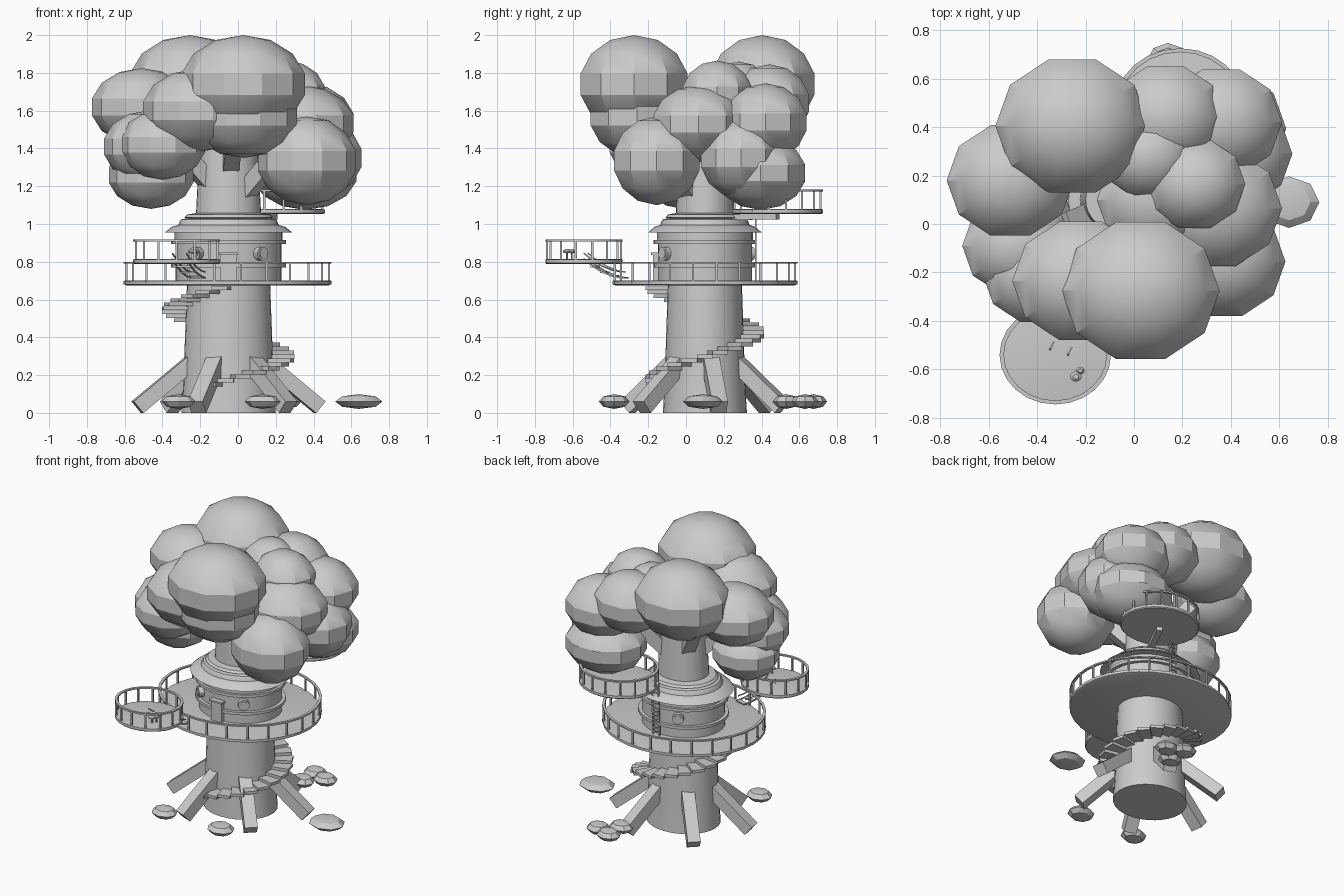
import bpy, bmesh, math
from mathutils import Vector, Matrix

if "Cube" in bpy.data.objects:
    bpy.data.objects.remove(bpy.data.objects["Cube"])

CX, CY, SY = -0.05, 0.10, 0.89          # tree axis and depth squash
grey = bpy.data.materials.new("plain grey")
grey.diffuse_color = (0.6, 0.6, 0.6, 1)
grey.use_nodes = True
grey.node_tree.nodes["Principled BSDF"].inputs["Base Color"].default_value = grey.diffuse_color


def finish(bm, name, angle=30):
    bmesh.ops.recalc_face_normals(bm, faces=bm.faces)
    me = bpy.data.meshes.new(name)
    bm.to_mesh(me)
    bm.free()
    me.materials.append(grey)
    me.shade_smooth()
    me.set_sharp_from_angle(angle=math.radians(angle))
    ob = bpy.data.objects.new(name, me)
    bpy.context.collection.objects.link(ob)
    return ob


def around(a, r, z, c=(CX, CY)):
    return Vector((c[0] + r * math.cos(a), c[1] + SY * r * math.sin(a), z))


def lathe(bm, profile, c=(CX, CY), n=32, closed=False):
    """Spin (radius, z) points about a vertical axis."""
    rings = [[bm.verts.new(around(2 * math.pi * i / n, r, z, c)) for i in range(n)] for r, z in profile]
    pairs = list(zip(rings, rings[1:])) + ([(rings[-1], rings[0])] if closed else [])
    for a, b in pairs:
        for i in range(n):
            j = (i + 1) % n
            bm.faces.new((a[i], a[j], b[j], b[i]))
    if not closed:
        bm.faces.new(rings[0])
        bm.faces.new(rings[-1])


def bar(bm, p, q, w, h=None, n=4, taper=1.0):
    """Straight beam from p to q."""
    p, q = Vector(p), Vector(q)
    d = (q - p).normalized()
    side = d.cross(Vector((0, 0, 1)))
    side = side.normalized() if side.length > 1e-4 else Vector((1, 0, 0))
    up = side.cross(d)
    h = h or w
    ends = []
    for e, s in ((p, 1), (q, taper)):
        ring = []
        for i in range(n):
            a = 2 * math.pi * (i + 0.5) / n
            k = s * 0.5 / math.cos(math.pi / n)
            ring.append(bm.verts.new(e + side * (w * k * math.cos(a)) + up * (h * k * math.sin(a))))
        ends.append(ring)
    for i in range(n):
        j = (i + 1) % n
        bm.faces.new((ends[0][i], ends[0][j], ends[1][j], ends[1][i]))
    bm.faces.new(ends[0])
    bm.faces.new(ends[1])


def blob(name, c, r, seg=10, rings=7):
    """Squashed sphere with a flat-faced band round its middle."""
    bm = bmesh.new()
    bmesh.ops.create_uvsphere(bm, u_segments=seg, v_segments=rings, radius=1)
    bmesh.ops.rotate(bm, verts=bm.verts, matrix=Matrix.Rotation(math.pi / 2, 3, 'Z'))
    bmesh.ops.transform(bm, verts=bm.verts, matrix=Matrix.Translation(c) @ Matrix.Diagonal((*r, 1)))
    ob = finish(bm, name)
    for p in ob.data.polygons:
        p.use_smooth = abs(p.normal.z) > 0.15
    return ob


# Trunk, lower and upper
bm = bmesh.new()
lathe(bm, [(0.25, 0.0), (0.24, 0.15), (0.22, 0.69)])
lathe(bm, [(0.175, 1.0), (0.165, 1.2), (0.15, 1.45)])
finish(bm, "trunk")

# Roots
bm = bmesh.new()
for k in range(6):
    a = math.radians(10 + 60 * k)
    bar(bm, around(a, 0.16, 0.30), around(a, 0.49, 0.03), 0.085, 0.08)
finish(bm, "roots")

# Short branches reaching into the leaves
bm = bmesh.new()
for a, r, z0, z in ((205, 0.27, 1.18, 1.38), (275, 0.27, 1.28, 1.42), (318, 0.27, 1.13, 1.3),
                    (40, 0.28, 1.18, 1.38), (135, 0.28, 1.24, 1.45)):
    a = math.radians(a)
    bar(bm, around(a, 0.08, z0), around(a, r, z), 0.085)
finish(bm, "branches")

# Round house with raised bands, then the tiered roof
bm = bmesh.new()
lathe(bm, [(0.28, 0.69), (0.28, 0.77), (0.305, 0.77), (0.305, 0.79), (0.28, 0.79), (0.28, 0.895),
           (0.305, 0.895), (0.305, 0.915), (0.285, 0.915), (0.285, 0.965)])
finish(bm, "house")
bm = bmesh.new()
lathe(bm, [(0.28, 0.955), (0.338, 0.955), (0.30, 0.985), (0.265, 0.995), (0.26, 1.01),
           (0.25, 1.025), (0.22, 1.03), (0.235, 1.035), (0.22, 1.05), (0.16, 1.06)])
finish(bm, "roof")

# Door and round windows
bm = bmesh.new()
bar(bm, (CX, CY - 0.235, 0.77), (CX, CY - 0.275, 0.77), 0.085, 0.15)
bar(bm, (CX, CY - 0.235, 0.843), (CX, CY - 0.285, 0.843), 0.10, 0.012)
finish(bm, "door")
bm = bmesh.new()
for a in (-54, 115, 234):
    a = math.radians(a)
    bar(bm, around(a, 0.25, 0.843), around(a, 0.31, 0.843), 0.072, n=12)
    bar(bm, around(a, 0.30, 0.843), around(a, 0.314, 0.843), 0.05, n=12)
finish(bm, "windows")


def deck(name, c, r, z, h, posts, n):
    """Floor disc with a railing."""
    bm = bmesh.new()
    lathe(bm, [(r * 0.97, z - 0.012), (r, z - 0.006), (r, z + 0.012), (r - 0.012, z + 0.014)], c, n)
    finish(bm, name + "_floor", 25)
    bm = bmesh.new()
    lathe(bm, [(r - 0.018, z + h - 0.01), (r, z + h - 0.01), (r, z + h), (r - 0.018, z + h)], c, n, True)
    for i in range(posts):
        a = 2 * math.pi * (i + 0.5) / posts
        bar(bm, around(a, r - 0.009, z, c), around(a, r - 0.009, z + h - 0.005, c), 0.011)
    finish(bm, name + "_railing")


D1, D2 = (-0.325, -0.54), (0.19, 0.485)
deck("main_deck", (CX - 0.005, CY), 0.55, 0.687, 0.113, 24, 32)
deck("front_deck", D1, 0.23, 0.80, 0.118, 14, 24)
deck("back_deck", D2, 0.27, 1.065, 0.118, 16, 24)

# Strut under the back deck
bm = bmesh.new()
bar(bm, (0.05, 0.2, 1.035), (D2[0], D2[1], 1.04), 0.04, 0.03)
finish(bm, "back_strut")

# Spiral stair around the trunk
bm = bmesh.new()
for i in range(25):
    a = math.radians(252 + 370 * i / 24)
    z = 0.15 + 0.51 * i / 24
    bar(bm, around(a, 0.21, z), around(a, 0.35, z), 0.085, 0.02)
finish(bm, "spiral_stair")

# Curved steps joining the front deck to the main deck
bm = bmesh.new()
path = [(-0.53, 0.815), (-0.48, 0.775), (-0.43, 0.745), (-0.38, 0.725), (-0.33, 0.715)]
pts = [Vector((-0.31 + 0.10 * (y + 0.53) / 0.2, y, z)) for y, z in path]
for s in (-0.037, 0.037):
    off = Vector((s, -s * 0.3, 0))
    for p, q in zip(pts, pts[1:]):
        bar(bm, p + off, q + off, 0.008)
        bar(bm, p + off + Vector((0, 0, 0.03)), q + off + Vector((0, 0, 0.03)), 0.006)
for p in pts[1:]:
    bar(bm, p + Vector((-0.037, 0.011, 0)), p + Vector((0.037, -0.011, 0)), 0.03, 0.008)
finish(bm, "curved_steps")

# Stools on the front deck
bm = bmesh.new()
for x, y, r in ((-0.24, -0.63, 0.024), (-0.222, -0.605, 0.018)):
    lathe(bm, [(0.006, 0.81), (0.006, 0.845), (r, 0.848), (r, 0.858), (r * 0.5, 0.868)], (x, y), 10)
finish(bm, "stools")

# Ladder up to the back deck
bm = bmesh.new()
for x in (-0.05, 0.0):
    bar(bm, (x, 0.37, 0.69), (x + 0.01, 0.37, 1.08), 0.009)
for i in range(13):
    z = 0.72 + 0.028 * i
    x = 0.01 * (z - 0.69) / 0.39
    bar(bm, (x - 0.05, 0.37, z), (x, 0.37, z), 0.009)
finish(bm, "ladder")

# Leaf clumps: x, y, z, radius, height radius
clumps = [(0.027, -0.275, 1.74, 0.335, 0.26), (-0.255, 0.405, 1.74, 0.325, 0.26),
          (-0.51, 0.18, 1.62, 0.27, 0.205), (-0.22, -0.235, 1.60, 0.29, 0.22),
          (0.03, -0.26, 1.57, 0.29, 0.22), (-0.40, -0.21, 1.42, 0.23, 0.185),
          (-0.48, -0.09, 1.41, 0.235, 0.19), (-0.46, -0.02, 1.26, 0.23, 0.18),
          (0.365, -0.155, 1.335, 0.267, 0.235), (0.335, 0.065, 1.53, 0.283, 0.205),
          (0.25, 0.165, 1.69, 0.215, 0.175), (0.06, 0.28, 1.69, 0.20, 0.17),
          (0.13, 0.44, 1.64, 0.25, 0.205), (0.36, 0.42, 1.54, 0.258, 0.205),
          (0.41, 0.29, 1.35, 0.25, 0.215), (0.355, 0.395, 1.27, 0.28, 0.195),
          (0.09, 0.10, 1.57, 0.25, 0.19)]
for x, y, z, r, h in clumps:
    blob("leaf_clump", (x, y, z), (r, r * 0.91, h))

# Flat stones on the ground
for x, y, r in ((0.64, 0.09, 0.125), (0.13, -0.38, 0.095), (-0.315, -0.38, 0.09),
                (0.14, 0.53, 0.085), (0.25, 0.63, 0.085), (0.14, 0.675, 0.085)):
    blob("stone", (x, y, 0.06), (r, r * 0.85, 0.039), 8, 4)
